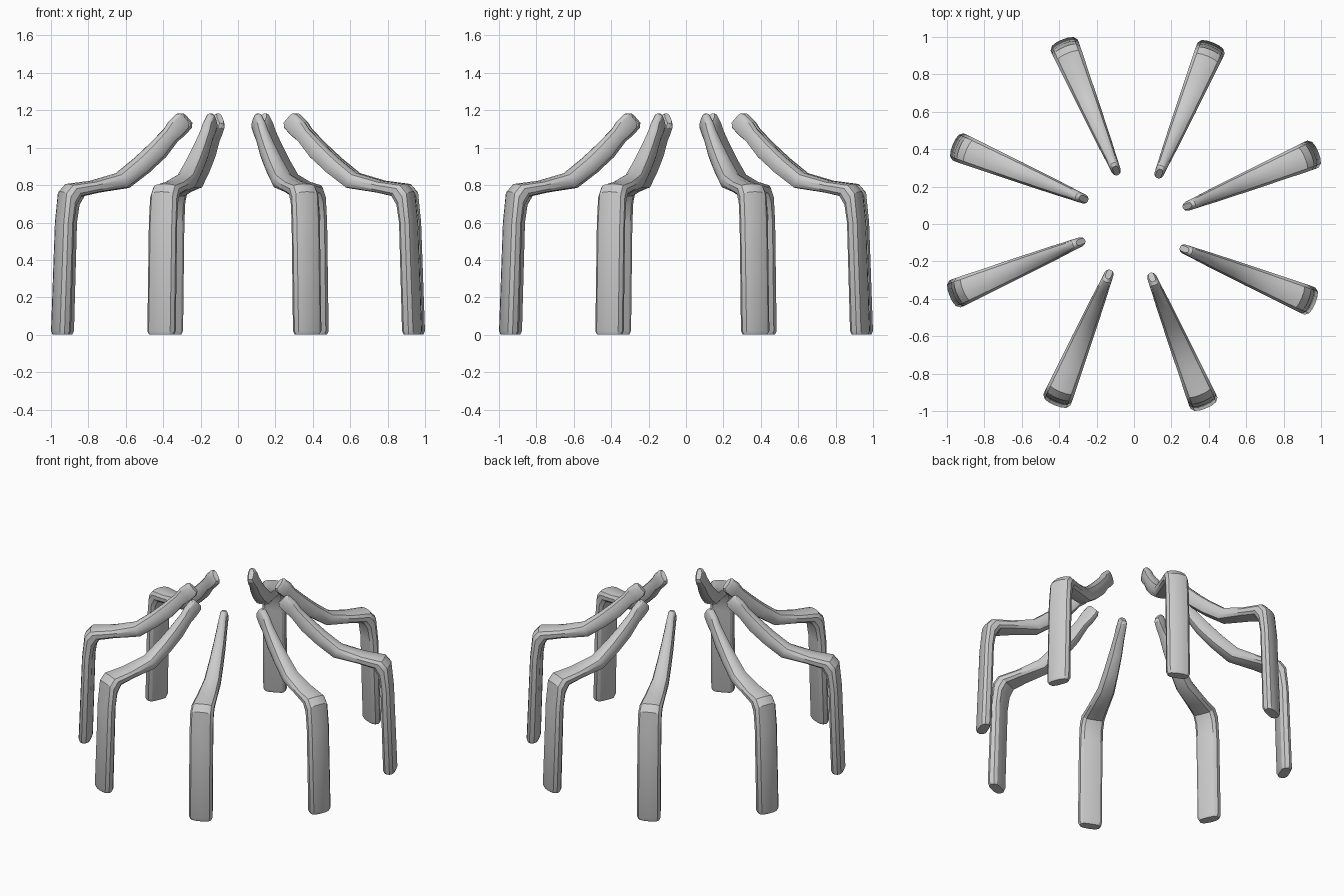
import bpy
import math
from mathutils import Matrix

cube = bpy.data.objects.get("Cube")
if cube:
    bpy.data.objects.remove(cube)

# One plain grey for every leg
grey = bpy.data.materials.new("light_grey")
grey.use_nodes = True
colour = (0.6, 0.6, 0.6, 1)
grey.diffuse_color = colour
grey.node_tree.nodes["Principled BSDF"].inputs["Base Color"].default_value = colour

# Leg stations from foot to tip: outer radius, outer z, inner radius, inner z, half width
STATIONS = [
    (1.050, 0.0, 0.985, 0.0, 0.068),
    (1.058, 0.02, 0.977, 0.02, 0.078),
    (1.035, 0.60, 0.960, 0.60, 0.078),
    (1.018, 0.765, 0.945, 0.69, 0.077),
    (0.980, 0.807, 0.915, 0.740, 0.075),
    (0.840, 0.824, 0.820, 0.760, 0.066),
    (0.690, 0.866, 0.645, 0.785, 0.055),
    (0.585, 0.947, 0.530, 0.865, 0.047),
    (0.500, 1.022, 0.430, 0.950, 0.040),
    (0.420, 1.098, 0.360, 1.035, 0.033),
    (0.390, 1.142, 0.320, 1.065, 0.030),
    (0.345, 1.182, 0.280, 1.105, 0.026),
    (0.325, 1.183, 0.275, 1.130, 0.016),
]

# Half cross-section: depth from inner to outer face, share of half width
HALF = [(0.97, 0.45), (0.87, 0.8), (0.62, 1), (0.25, 0.95), (0.05, 0.72), (0, 0.3)]
SECTION = [(1, 0)] + HALF + [(d, -s) for d, s in reversed(HALF)]
OFFSET = -0.021


def leg_mesh():
    """Loft the cross-section along the bent leg."""
    n = len(SECTION)
    verts, faces = [], []
    for ro, zo, ri, zi, w in STATIONS:
        for d, s in SECTION:
            verts.append((ri + (ro - ri) * d, OFFSET + w * s, zi + (zo - zi) * d))
    for k in range(len(STATIONS) - 1):
        a, b = k * n, (k + 1) * n
        for i in range(n):
            j = (i + 1) % n
            faces.append((a + i, a + j, b + j, b + i))
    faces.append(tuple(reversed(range(n))))
    faces.append(tuple(range(len(verts) - n, len(verts))))
    mesh = bpy.data.meshes.new("leg")
    mesh.from_pydata(verts, [], faces)
    mesh.materials.append(grey)
    mesh.update()
    return mesh


# Eight legs set evenly in a ring
base = leg_mesh()
for i in range(8):
    mesh = base.copy()
    mesh.transform(Matrix.Rotation(math.radians(22.5 + 45 * i), 4, "Z"))
    leg = bpy.data.objects.new(f"leg_{i + 1}", mesh)
    bpy.context.collection.objects.link(leg)
    bpy.ops.object.select_all(action="DESELECT")
    leg.select_set(True)
    bpy.context.view_layer.objects.active = leg
    bpy.ops.object.shade_smooth_by_angle(angle=math.radians(30))
bpy.data.meshes.remove(base)
